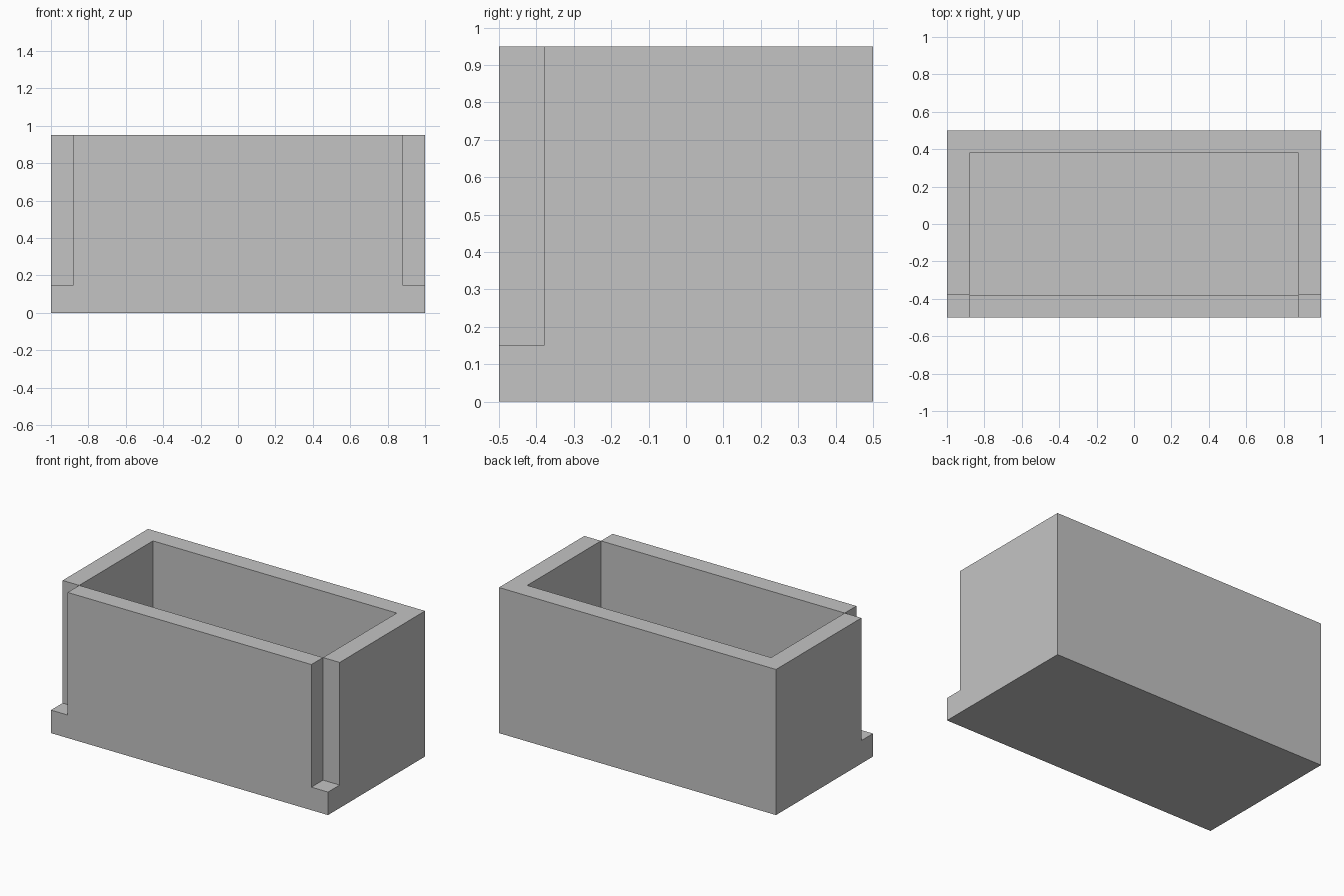
import bpy
import bmesh

default_cube = bpy.data.objects.get("Cube")
if default_cube:
    bpy.data.objects.remove(default_cube, do_unlink=True)

# Overall sizes
HALF_X, HALF_Y, HEIGHT = 1.0, 0.5, 0.95
WALL, FLOOR = 0.12, 0.15
IN_X, IN_Y = HALF_X - WALL, HALF_Y - WALL

# Single flat colour
grey = bpy.data.materials.new("light_grey")
grey.use_nodes = True
colour = (0.55, 0.55, 0.55, 1.0)
grey.diffuse_color = colour
grey.node_tree.nodes["Principled BSDF"].inputs["Base Color"].default_value = colour


def prism(name, outline, bottom, top):
    """Extrude a counter-clockwise floor outline between two heights."""
    bm = bmesh.new()
    base = bm.faces.new([bm.verts.new((x, y, bottom)) for x, y in outline])
    result = bmesh.ops.extrude_face_region(bm, geom=[base], use_keep_orig=True)
    for item in result["geom"]:
        if isinstance(item, bmesh.types.BMVert):
            item.co.z = top
    bmesh.ops.recalc_face_normals(bm, faces=bm.faces[:])
    mesh = bpy.data.meshes.new(name)
    bm.to_mesh(mesh)
    bm.free()
    mesh.materials.append(grey)
    obj = bpy.data.objects.new(name, mesh)
    bpy.context.collection.objects.link(obj)
    return obj


def rectangle(x, y_min, y_max):
    return [(-x, y_min), (x, y_min), (x, y_max), (-x, y_max)]


# Full-size floor slab
prism("floor_slab", rectangle(HALF_X, -HALF_Y, HALF_Y), 0, FLOOR)

# Side and back walls as one U, stopping short of the front corners
u_outline = [(-HALF_X, -IN_Y), (-IN_X, -IN_Y), (-IN_X, IN_Y), (IN_X, IN_Y),
             (IN_X, -IN_Y), (HALF_X, -IN_Y), (HALF_X, HALF_Y), (-HALF_X, HALF_Y)]
prism("side_and_back_walls", u_outline, FLOOR, HEIGHT)

# Narrower front wall, leaving a notch at each front corner
prism("front_wall", rectangle(IN_X, -HALF_Y, -IN_Y), FLOOR, HEIGHT)
